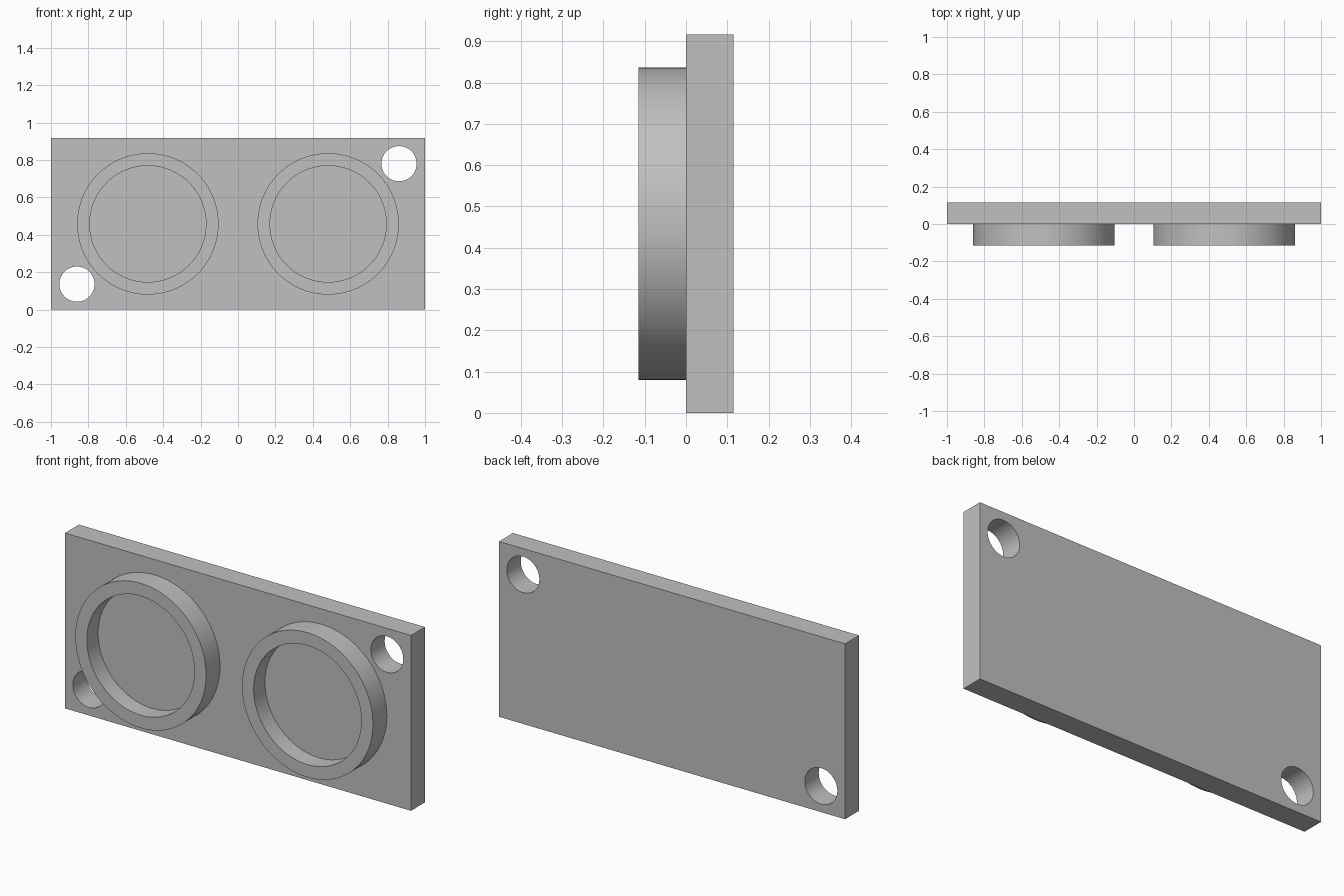
import bpy, bmesh
from math import radians, tau
from mathutils import Vector

if "Cube" in bpy.data.objects:
    bpy.data.objects.remove(bpy.data.objects["Cube"], do_unlink=True)

WIDTH, HEIGHT, DEPTH = 2.0, 0.916, 0.115
MID = HEIGHT / 2
SEGMENTS = 96

grey = bpy.data.materials.new("plain grey")
grey.use_nodes = True
color = (0.53, 0.53, 0.53, 1)
grey.diffuse_color = color
grey.node_tree.nodes["Principled BSDF"].inputs["Base Color"].default_value = color


def select_only(obj):
    bpy.ops.object.select_all(action="DESELECT")
    obj.select_set(True)
    bpy.context.view_layer.objects.active = obj


def smooth(obj):
    select_only(obj)
    bpy.ops.object.shade_smooth_by_angle(angle=radians(30))


def lathe_cup(name, x, z, profile):
    """Spin a (radius, y) profile around an axis running front to back."""
    bm = bmesh.new()
    verts = [bm.verts.new((r, y, 0)) for r, y in profile]
    edges = [bm.edges.new(pair) for pair in zip(verts, verts[1:])]
    bmesh.ops.spin(bm, geom=verts + edges, cent=(0, 0, 0), axis=(0, 1, 0),
                   angle=tau, steps=SEGMENTS, use_duplicate=False)
    bmesh.ops.remove_doubles(bm, verts=bm.verts[:], dist=0.0001)
    bmesh.ops.recalc_face_normals(bm, faces=bm.faces[:])
    mesh = bpy.data.meshes.new(name)
    bm.to_mesh(mesh)
    bm.free()
    mesh.materials.append(grey)
    obj = bpy.data.objects.new(name, mesh)
    obj.location = (x, 0, z)
    bpy.context.collection.objects.link(obj)
    smooth(obj)


# Back plate
bpy.ops.mesh.primitive_cube_add(size=1, location=(0, DEPTH / 2, MID))
plate = bpy.context.object
plate.name = "back_plate"
plate.scale = (WIDTH, DEPTH, HEIGHT)
bpy.ops.object.transform_apply(location=False, rotation=False, scale=True)
plate.data.materials.append(grey)

# Two screw holes in opposite corners
for side in (-1, 1):
    bpy.ops.mesh.primitive_cylinder_add(
        vertices=64, radius=0.094, depth=DEPTH * 3,
        location=Vector((side * 0.861, DEPTH / 2, MID + side * 0.322)),
        rotation=(radians(90), 0, 0))
    cutter = bpy.context.object
    cutter.name = "hole_cutter"
    cutter.hide_render = True
    cutter.data.materials.append(grey)
    cut = plate.modifiers.new("screw_hole", "BOOLEAN")
    cut.operation = "DIFFERENCE"
    cut.solver = "EXACT"
    cut.object = cutter
    select_only(plate)
    bpy.ops.object.modifier_apply(modifier=cut.name)
    bpy.data.objects.remove(cutter, do_unlink=True)
smooth(plate)

# Raised round cups with a shallow floor inside the rim
FLOOR, EMBED = -0.022, 0.01
cup = [(0, FLOOR), (0.311, FLOOR), (0.311, -DEPTH),
       (0.378, -DEPTH), (0.378, EMBED), (0, EMBED)]
for name, x in (("right_cup", -0.482), ("left_cup", 0.482)):
    lathe_cup(name, x, MID, cup)
